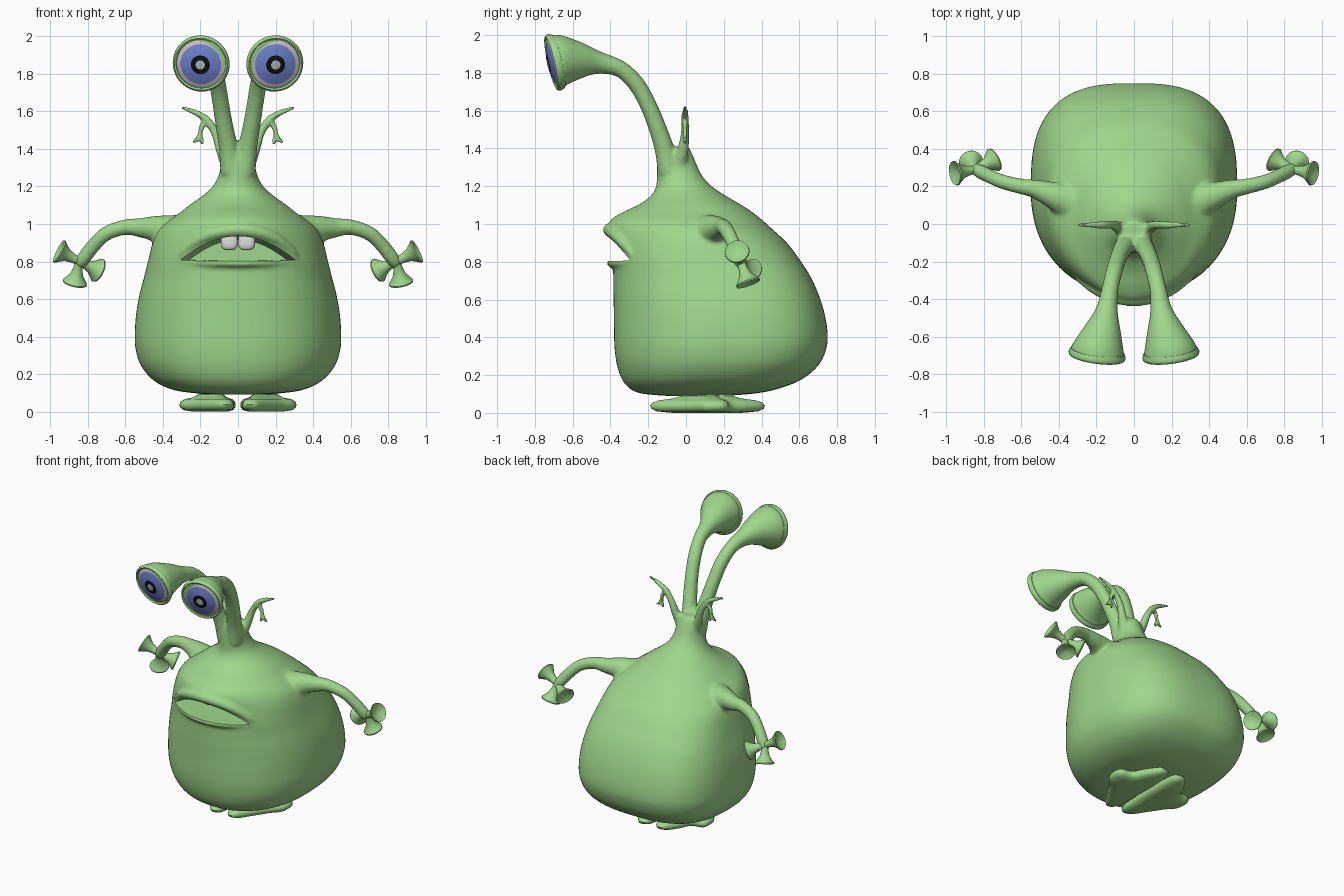
import bpy, bmesh, math
from mathutils import Vector

if "Cube" in bpy.data.objects:
    bpy.data.objects.remove(bpy.data.objects["Cube"])

def material(name, rgb):
    m = bpy.data.materials.new(name)
    m.diffuse_color = (*rgb, 1)
    m.use_nodes = True
    m.node_tree.nodes["Principled BSDF"].inputs["Base Color"].default_value = m.diffuse_color
    return m

GREEN = material("skin green", (0.35, 0.68, 0.26))
WHITE = material("eye white", (0.62, 0.56, 0.56))
BLUE = material("iris blue", (0.16, 0.23, 0.65))
BLACK = material("pupil black", (0.005, 0.005, 0.005))
GREY = material("pupil grey", (0.50, 0.53, 0.50))
TOOTH = material("tooth white", (0.75, 0.72, 0.74))

def spline(pts, steps, closed=False):
    """Catmull-Rom interpolation through tuples of any length."""
    n, out = len(pts), []
    for i in range(n if closed else n - 1):
        if closed:
            a, b, c, d = (pts[(i + k) % n] for k in (-1, 0, 1, 2))
        else:
            a, b, c, d = (pts[min(max(i + k, 0), n - 1)] for k in (-1, 0, 1, 2))
        for s in range(steps):
            t = s / steps
            out.append(tuple(0.5 * (2*q + (r - p)*t + (2*p - 5*q + 4*r - w)*t*t
                             + (3*q - p - 3*r + w)*t**3) for p, q, r, w in zip(a, b, c, d)))
    return out if closed else out + [tuple(pts[-1])]

def loft(bm, rings, mats=None):
    """Skin a list of equal rings and cap both ends."""
    vs = [[bm.verts.new(p) for p in ring] for ring in rings]
    n = len(vs[0])
    for i in range(len(vs) - 1):
        for j in range(n):
            k = (j + 1) % n
            f = bm.faces.new((vs[i][j], vs[i][k], vs[i+1][k], vs[i+1][j]))
            f.material_index = mats[i] if mats else 0
    bm.faces.new(vs[0])
    bm.faces.new(vs[-1]).material_index = mats[-1] if mats else 0

def circle(c, t, n, r, seg):
    b = t.cross(n)
    return [c + r * (math.cos(2*math.pi*j/seg) * n + math.sin(2*math.pi*j/seg) * b)
            for j in range(seg)]

def tube(bm, pts, side=1, seg=20, steps=6):
    """Round tube through (x, y, z, radius) points; side mirrors x."""
    p = spline([(x * side, y, z, r) for x, y, z, r in pts], steps)
    c = [Vector(q[:3]) for q in p]
    n, rings = Vector((0.31, 0.77, 0.55)), []
    for i in range(len(c)):
        t = (c[min(i + 1, len(c) - 1)] - c[max(i - 1, 0)]).normalized()
        n = (n - t * n.dot(t)).normalized()
        rings.append(circle(c[i], t, n, p[i][3], seg))
    loft(bm, rings)

def lathe(bm, origin, axis, profile, mats=None, seg=40):
    """Turn (radius, height) points about an axis."""
    o, t = Vector(origin), Vector(axis).normalized()
    n = t.orthogonal().normalized()
    loft(bm, [circle(o + t * h, t, n, r, seg) for r, h in profile], mats)

def finish(name, bm, mats=(GREEN,), smooth=True):
    bmesh.ops.recalc_face_normals(bm, faces=bm.faces)
    me = bpy.data.meshes.new(name)
    bm.to_mesh(me)
    bm.free()
    for m in mats:
        me.materials.append(m)
    ob = bpy.data.objects.new(name, me)
    bpy.context.collection.objects.link(ob)
    if smooth:
        shade(ob)
    return ob

def shade(ob):
    bpy.ops.object.select_all(action='DESELECT')
    ob.select_set(True)
    bpy.context.view_layer.objects.active = ob
    bpy.ops.object.shade_smooth_by_angle(angle=math.radians(45))

# Torso: rings of (z, half width, front y, back y, front exponent)
torso = [(.09, .12, -.10, .20, 2.2), (.10, .25, -.22, .34, 2.2), (.12, .36, -.285, .46, 2.2),
         (.17, .455, -.335, .60, 2.2), (.25, .52, -.365, .70, 2.2), (.34, .547, -.378, .743, 2.2),
         (.42, .55, -.381, .75, 2.2), (.52, .543, -.382, .735, 2.2), (.62, .526, -.384, .705, 2.2),
         (.72, .50, -.385, .66, 2.2), (.80, .48, -.388, .61, 2.2), (.90, .455, -.40, .535, 2.0),
         (.97, .42, -.415, .46, 1.8), (1.02, .365, -.40, .405, 1.8), (1.06, .31, -.34, .355, 1.8),
         (1.10, .26, -.255, .295, 1.9), (1.15, .19, -.185, .21, 2), (1.20, .135, -.158, .135, 2),
         (1.25, .107, -.155, .09, 2), (1.30, .093, -.155, .063, 2), (1.36, .083, -.15, .038, 2),
         (1.41, .06, -.13, .015, 2)]

def torso_ring(z, w, yf, yb, nf, seg=72):
    cy, ry, pts = (yf + yb) / 2, (yb - yf) / 2, []
    for j in range(seg):
        a = 2 * math.pi * j / seg
        c, s = math.cos(a), math.sin(a)
        e = 2 / (nf if s < 0 else 2 + .8 * min(1, max(0, (1.2 - z) / .5)))
        pts.append((w * math.copysign(abs(c)**e, c), cy + ry * math.copysign(abs(s)**e, s), z))
    return pts

bm = bmesh.new()
loft(bm, [torso_ring(*r) for r in spline(torso, 4)])
# Lips
upper = [(.31, -.275, .81, .012), (.285, -.295, .855, .022), (.2, -.35, .92, .03), (.1, -.39, .957, .034)]
lower = [(.31, -.28, .80, .012), (.2, -.35, .795, .018), (.1, -.388, .793, .02)]
for lip, mid in ((upper, (0, -.403, .968, .036)), (lower, (0, -.398, .792, .021))):
    tube(bm, [(-x, y, z, r) for x, y, z, r in lip] + [mid] + lip[::-1])
for s in (1, -1):
    # Arms
    tube(bm, [(.28, .10, .92, .14), (.42, .15, .97, .078), (.52, .185, .98, .052), (.60, .20, .983, .042),
              (.70, .225, .95, .039), (.77, .255, .885, .038), (.82, .28, .82, .038),
              (.85, .295, .78, .03)], s)
    # Eye stalks
    tube(bm, [(.035, -.09, 1.28, .06), (.05, -.115, 1.4, .052), (.072, -.155, 1.52, .047),
              (.09, -.20, 1.63, .045), (.108, -.262, 1.74, .045), (.128, -.35, 1.822, .045),
              (.145, -.46, 1.853, .06), (.165, -.56, 1.865, .098), (.188, -.66, 1.864, .138),
              (.197, -.70, 1.855, .147)], s, 32)
    # Antlers
    tube(bm, [(.05, -.04, 1.3, .04), (.09, -.015, 1.40, .03), (.118, -.005, 1.48, .024),
              (.165, -.005, 1.555, .021), (.23, -.005, 1.595, .017), (.305, -.005, 1.622, .009)], s)
    tube(bm, [(.15, -.005, 1.55, .014), (.19, -.005, 1.525, .016), (.20, -.005, 1.475, .015),
              (.187, -.005, 1.425, .012)], s)
    tube(bm, [(.197, -.005, 1.50, .012), (.215, -.005, 1.455, .013), (.242, -.005, 1.432, .011)], s)
body = finish("body", bm, smooth=False)

# Mouth cutter: a D-shaped slot
bm = bmesh.new()
top = [(.305 - .61 * i / 30) for i in range(31)]
slot = [(x, .808 + .127 * (1 - (x / .305)**2)) for x in top] + [(-.2, .803), (0, .804), (.2, .803)]
loft(bm, [[(x * k, y, .81 + (z - .81) * k) for x, z in slot] for y, k in ((-.7, 1), (-.28, 1), (-.17, .85))])
cutter = finish("mouth_cutter", bm, smooth=False)
cutter.hide_render = True

# Fuse the body parts, soften the joins, cut the mouth
rm = body.modifiers.new("fuse", 'REMESH')
rm.mode, rm.voxel_size = 'VOXEL', 0.0115
sm = body.modifiers.new("soften", 'SMOOTH')
sm.factor, sm.iterations = 0.5, 6
bo = body.modifiers.new("mouth", 'BOOLEAN')
bo.operation, bo.object, bo.solver = 'DIFFERENCE', cutter, 'EXACT'
bpy.context.view_layer.update()
fused = bpy.data.meshes.new_from_object(body.evaluated_get(bpy.context.evaluated_depsgraph_get()))
body.modifiers.clear()
body.data = fused
fused.materials.clear()
fused.materials.append(GREEN)
fused.polygons.foreach_set("material_index", [0] * len(fused.polygons))
bpy.data.objects.remove(cutter)
shade(body)

# Foot outline, right side
sole = spline([(.03, -.16), (.09, -.185), (.16, -.09), (.24, .03), (.305, .11), (.30, .21), (.21, .24),
               (.16, .33), (.09, .415), (.025, .38), (.012, .2), (.018, 0)], 5, True)
cup = [(.022, 0), (.025, .04), (.034, .075), (.055, .105), (.066, .118), (.064, .126),
       (.054, .121), (.03, .108), (.001, .104)]

for s, label in ((1, "right"), (-1, "left")):
    # Sucker fingers
    bm = bmesh.new()
    for d in ((-.095, .05, -.045), (.11, -.02, .055), (.025, .04, -.115)):
        lathe(bm, (.845 * s, .29, .80), (d[0] * s, d[1], d[2]), cup, seg=28)
    finish(label + "_fingers", bm)

    # Eye: raised rim and domed lens coloured by radius
    bm = bmesh.new()
    o, axis = (.197 * s, -.70, 1.855), (.13 * s, -.97, -.22)
    lathe(bm, o, axis, [(.125, -.03), (.145, -.025), (.153, -.005), (.151, .008), (.142, .015),
                        (.133, .01), (.13, -.01)])
    radii = [.131, .122, .109, .09, .07, .051, .038, .025, .001]
    lathe(bm, o, axis, [(.131, -.01)] + [(r, .004 + .03 * (1 - (r / .131)**2)) for r in radii],
          [1, 1, 1, 2, 2, 2, 3, 3, 4, 4])
    finish(label + "_eye", bm, (GREEN, WHITE, BLUE, BLACK, GREY))

    # Foot
    bm = bmesh.new()
    loft(bm, [[((.13 + (x - .13) * k) * s, .11 + (y - .11) * k, z) for x, y in sole]
              for z, k in ((0, .6), (.008, .88), (.022, .98), (.038, 1), (.054, .96), (.066, .85),
                           (.076, .6), (.09, .45), (.14, .4))])
    finish(label + "_foot", bm)

    # Tooth
    bm = bmesh.new()
    bmesh.ops.create_uvsphere(bm, u_segments=24, v_segments=16, radius=1)
    for v in bm.verts:
        c = [math.copysign(abs(q)**.7, q) for q in v.co]
        v.co = (.046 * s + .045 * c[0], -.285 + .025 * c[1], .905 + .045 * c[2])
    finish(label + "_tooth", bm, (TOOTH,))
